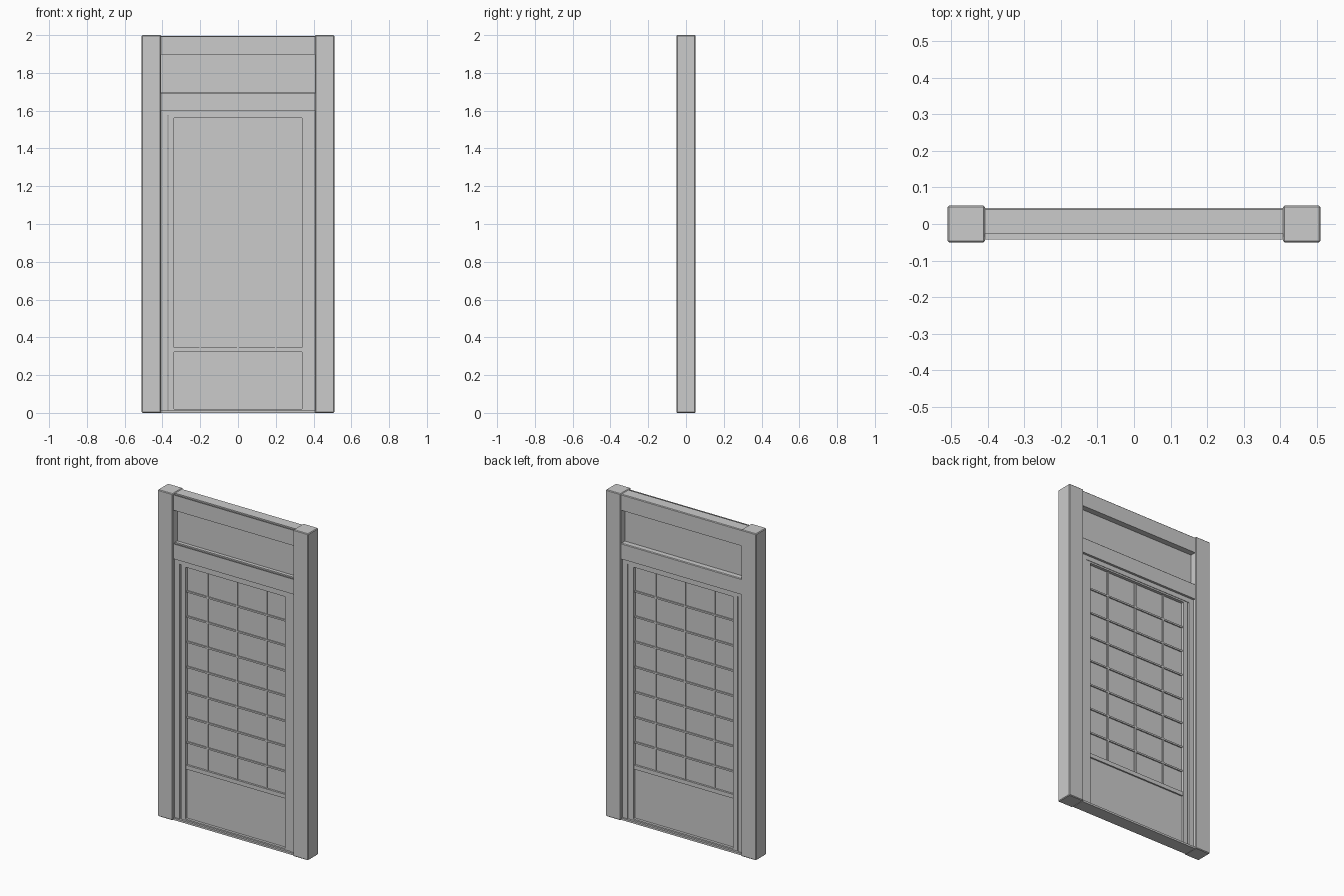
import bpy, bmesh

if "Cube" in bpy.data.objects:
    bpy.data.objects.remove(bpy.data.objects["Cube"])


def box(name, x, y, z, bevel=0.0):
    """Box from (min, max) ranges on each axis."""
    bm = bmesh.new()
    bmesh.ops.create_cube(bm, size=1)
    for v in bm.verts:
        v.co = [r[0] + (c + 0.5) * (r[1] - r[0]) for c, r in zip(v.co, (x, y, z))]
    me = bpy.data.meshes.new(name)
    bm.to_mesh(me)
    bm.free()
    ob = bpy.data.objects.new(name, me)
    bpy.context.collection.objects.link(ob)
    if bevel:
        m = ob.modifiers.new("edge", 'BEVEL')
        m.width, m.segments = bevel, 1
    return ob


def extrude_profile(name, profile, x0, x1):
    """Sweep a (y, z) profile along x."""
    bm = bmesh.new()
    face = bm.faces.new([bm.verts.new((x0, y, z)) for y, z in profile])
    ext = bmesh.ops.extrude_face_region(bm, geom=[face])
    moved = [g for g in ext["geom"] if isinstance(g, bmesh.types.BMVert)]
    bmesh.ops.translate(bm, verts=moved, vec=(x1 - x0, 0, 0))
    bmesh.ops.recalc_face_normals(bm, faces=bm.faces)
    me = bpy.data.meshes.new(name)
    bm.to_mesh(me)
    bm.free()
    ob = bpy.data.objects.new(name, me)
    bpy.context.collection.objects.link(ob)
    return ob


# Corner posts and thinner jambs beside the door
for s, side in ((-1, "left"), (1, "right")):
    box(f"post_{side}", sorted((s * 0.408, s * 0.51)), (-0.05, 0.05), (0, 2), 0.004)
    box(f"jamb_{side}", sorted((s * 0.374, s * 0.41)), (-0.03, 0.03), (0.012, 1.605))

# Horizontal rails: chamfered edges and a narrow groove along the front of the top
def rail(name, z0, z1):
    c = 0.004
    extrude_profile(name, [
        (-0.042, z0), (0.044, z0), (0.044, z1 - c), (0.044 - c, z1),
        (-0.026, z1), (-0.026, z1 - 0.008), (-0.036, z1 - 0.008),
        (-0.036, z1 - c), (-0.042, z1 - c)], -0.41, 0.41)

rail("top_rail", 1.898, 1.996)
rail("middle_rail", 1.6, 1.696)

# Sill, door header and transom panel
box("sill", (-0.41, 0.41), (-0.04, 0.04), (0, 0.012))
box("door_header", (-0.376, 0.376), (-0.03, 0.03), (1.572, 1.605))
box("transom_panel", (-0.41, 0.41), (-0.005, 0.008), (1.69, 1.905))

# Sliding door frame, leaving a thin gap at its left side
D = (-0.027, 0.027)
box("door_stile_left", (-0.367, -0.338), D, (0.012, 1.575))
box("door_stile_right", (0.338, 0.376), D, (0.012, 1.575))
box("door_top_rail", (-0.34, 0.34), D, (1.562, 1.575))
box("door_bottom_rail", (-0.34, 0.34), D, (0.012, 0.02))
box("door_middle_rail", (-0.34, 0.34), (-0.02, 0.02), (0.322, 0.347))

# Paper pane and solid lower panel
box("paper_pane", (-0.34, 0.34), (-0.008, 0.008), (0.335, 1.57))
box("lower_panel", (-0.34, 0.34), (-0.011, 0.011), (0.015, 0.335))

# Lattice bars on both faces of the pane
for i in (-1, 0, 1):
    x = i * 0.2
    box(f"lattice_vertical_{i + 2}", (x - 0.005, x + 0.005), (-0.014, 0.014), (0.34, 1.565))
for i in range(1, 8):
    z = 0.33 + i * 1.232 / 8
    box(f"lattice_horizontal_{i}", (-0.34, 0.34), (-0.015, 0.015), (z - 0.005, z + 0.005))
